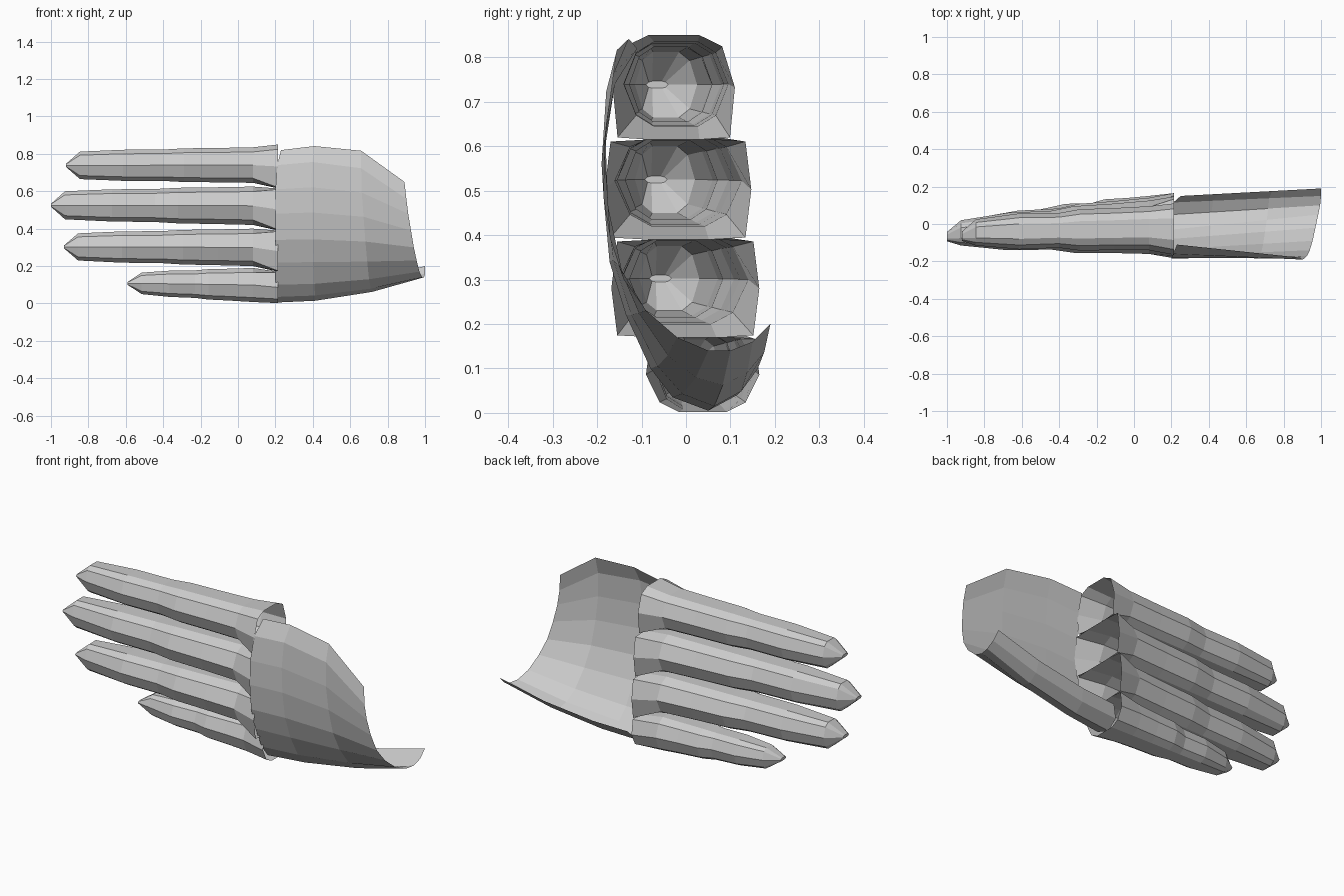
import bpy
from math import sin, pi

if "Cube" in bpy.data.objects:
    bpy.data.objects.remove(bpy.data.objects["Cube"])


def make_object(name, verts, faces):
    mesh = bpy.data.meshes.new(name)
    mesh.from_pydata(verts, [], faces)
    mesh.update()
    ob = bpy.data.objects.new(name, mesh)
    bpy.context.collection.objects.link(ob)
    return ob


def bridge(rows, closed):
    """Quads between equal-length rows of points."""
    n = len(rows[0])
    verts = [p for row in rows for p in row]
    faces = []
    for r in range(len(rows) - 1):
        for i in range(n if closed else n - 1):
            j = (i + 1) % n
            faces.append((r * n + i, r * n + j, (r + 1) * n + j, (r + 1) * n + i))
    return verts, faces


def section(x, y0, y1, z0, z1, sq_top=0, sq_bot=0):
    """Ten-sided finger section; the sq values push its corners outward."""
    def half(s, q):
        cy, cz = .76 + .16 * q, .74 + .22 * q
        return [(-cy, s * cz), (-.42, s), (.42, s), (cy, s * cz)]
    pts = [(-1, 0)] + half(1, sq_top) + [(1, 0)] + half(-1, sq_bot)[::-1]
    cy, cz, ry, rz = (y0 + y1) / 2, (z0 + z1) / 2, (y1 - y0) / 2, (z1 - z0) / 2
    return [(x, cy + a * ry, cz + b * rz) for a, b in pts]


def lerp(a, b, t):
    return a + (b - a) * t


# Hollow fingers: tip x, tip section (y0, y1, z0, z1), knuckle section,
# flared base section, squareness of the base at top and bottom
fingers = {
    "index_finger": (-.92, (-.115, .025, .665, .812), (-.14, .095, .645, .835), (-.165, .11, .615, .85), .2, 1),
    "middle_finger": (-1.0, (-.115, .02, .45, .60), (-.16, .125, .42, .625), (-.183, .147, .39, .615), 1, 1),
    "ring_finger": (-.93, (-.105, .03, .23, .375), (-.15, .14, .20, .40), (-.168, .165, .17, .39), 1, 1),
    "little_finger": (-.59, (-.035, .075, .05, .165), (-.07, .15, .008, .19), (-.09, .165, .002, .17), 1, 0),
}
for name, (tip, end, knuckle, base, sq_t, sq_b) in fingers.items():
    cy, cz = (end[0] + end[1]) / 2 - .02, (end[2] + end[3]) / 2
    rows = [section(tip, cy - .025, cy + .025, cz - .008, cz + .008)]
    # finger bulges slightly at the joints
    for t, bulge in ((0, 0), (.25, .014), (.48, .0), (.6, .012), (.8, .004), (1, 0)):
        x = lerp(tip + .075, .08, t)
        y0, y1, z0, z1 = (lerp(a, b, t) for a, b in zip(end, knuckle))
        rows.append(section(x, y0 - bulge, y1 + bulge, z0 - bulge * .3, z1 + bulge * .3))
    rows.append(section(.215, *base, sq_t, sq_b))
    verts, faces = bridge(rows, True)
    faces.append(tuple(range(10)))
    make_object(name, verts, faces)

# Open shell over the back of the hand, from knuckle line to cuff edge
knuckle_line = [(.23, -.11, .82), (.21, -.16, .74), (.2, -.18, .61), (.2, -.185, .48),
                (.2, -.172, .34), (.2, -.135, .22), (.2, -.08, .10), (.2, -.03, .035),
                (.2, .05, .005), (.21, .115, .04), (.25, .15, .09)]
cuff_edge = [(.89, -.18, .65), (.90, -.19, .56), (.91, -.185, .48), (.925, -.17, .39),
             (.94, -.14, .30), (.955, -.09, .23), (.97, -.02, .17), (.985, .05, .14),
             (.995, .10, .14), (1.0, .15, .16), (1.0, .19, .20)]
rows = []
for t in (0, .27, .65, 1):
    row = []
    for i, (a, b) in enumerate(zip(knuckle_line, cuff_edge)):
        top = max(0, 1 - i / 5)
        z = lerp(a[2], b[2], t ** (2 + 2 * top)) + .03 * top * sin(pi * t)
        row.append((lerp(a[0], b[0], t), lerp(a[1], b[1], t), z))
    rows.append(row)
make_object("hand_back_shell", *bridge(rows, False))
